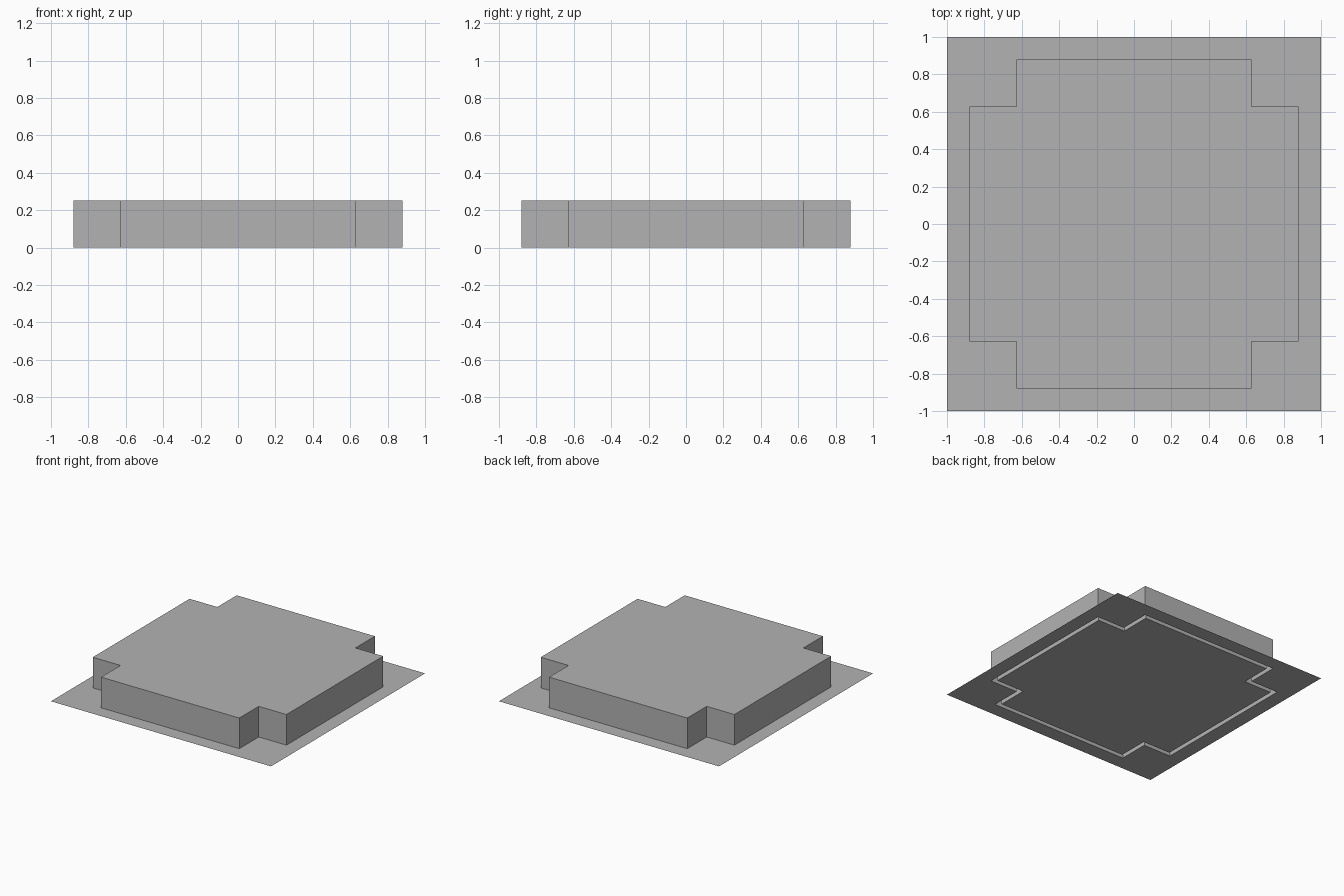
import bpy
import bmesh

HALF, ARM, NOTCH, HEIGHT, GAP = 1.0, 0.88, 0.628, 0.252, 0.035

cube = bpy.data.objects.get("Cube")
if cube:
    bpy.data.objects.remove(cube, do_unlink=True)

grey = bpy.data.materials.new("plain_grey")
grey.use_nodes = True
colour = (0.45, 0.45, 0.45, 1)
grey.diffuse_color = colour
grey.node_tree.nodes["Principled BSDF"].inputs["Base Color"].default_value = colour


def outline(inset):
    """Cross outline, pulled in evenly by inset, counter-clockwise."""
    a, n = ARM - inset, NOTCH - inset
    quarter = [(a, -n), (a, n), (n, n)]
    points = []
    for _ in range(4):
        points += quarter
        quarter = [(-y, x) for x, y in quarter]
    return points


def ring(bm, points, z):
    return [bm.verts.new((x, y, z)) for x, y in points]


def wall(bm, low, high):
    for i in range(len(low)):
        j = (i + 1) % len(low)
        bm.faces.new((low[i], low[j], high[j], high[i]))


def finish(bm, name):
    mesh = bpy.data.meshes.new(name)
    bm.to_mesh(mesh)
    bm.free()
    mesh.materials.append(grey)
    obj = bpy.data.objects.new(name, mesh)
    bpy.context.collection.objects.link(obj)


# Flat sheet with a cross-shaped opening
bm = bmesh.new()
corners = ring(bm, [(HALF, -HALF), (HALF, HALF), (-HALF, HALF), (-HALF, -HALF)], 0)
hole = ring(bm, outline(0), 0)
for q in range(4):
    # Each side panel and the notched corner that follows it
    i = 3 * q
    bm.faces.new((corners[q], corners[(q + 1) % 4], hole[i + 1], hole[i]))
    bm.faces.new((corners[(q + 1) % 4], hole[(i + 3) % 12], hole[i + 2], hole[i + 1]))
finish(bm, "base_sheet")

# Raised cross block, open underneath
bm = bmesh.new()
low, high = ring(bm, outline(0), 0), ring(bm, outline(0), HEIGHT)
wall(bm, low, high)
bm.faces.new(high)
finish(bm, "raised_block")

# Inner core, leaving a narrow groove around it on the underside
bm = bmesh.new()
low, high = ring(bm, outline(GAP), 0), ring(bm, outline(GAP), HEIGHT - GAP)
wall(bm, low, high)
bm.faces.new(list(reversed(low)))
bm.faces.new(high)
finish(bm, "inner_core")
